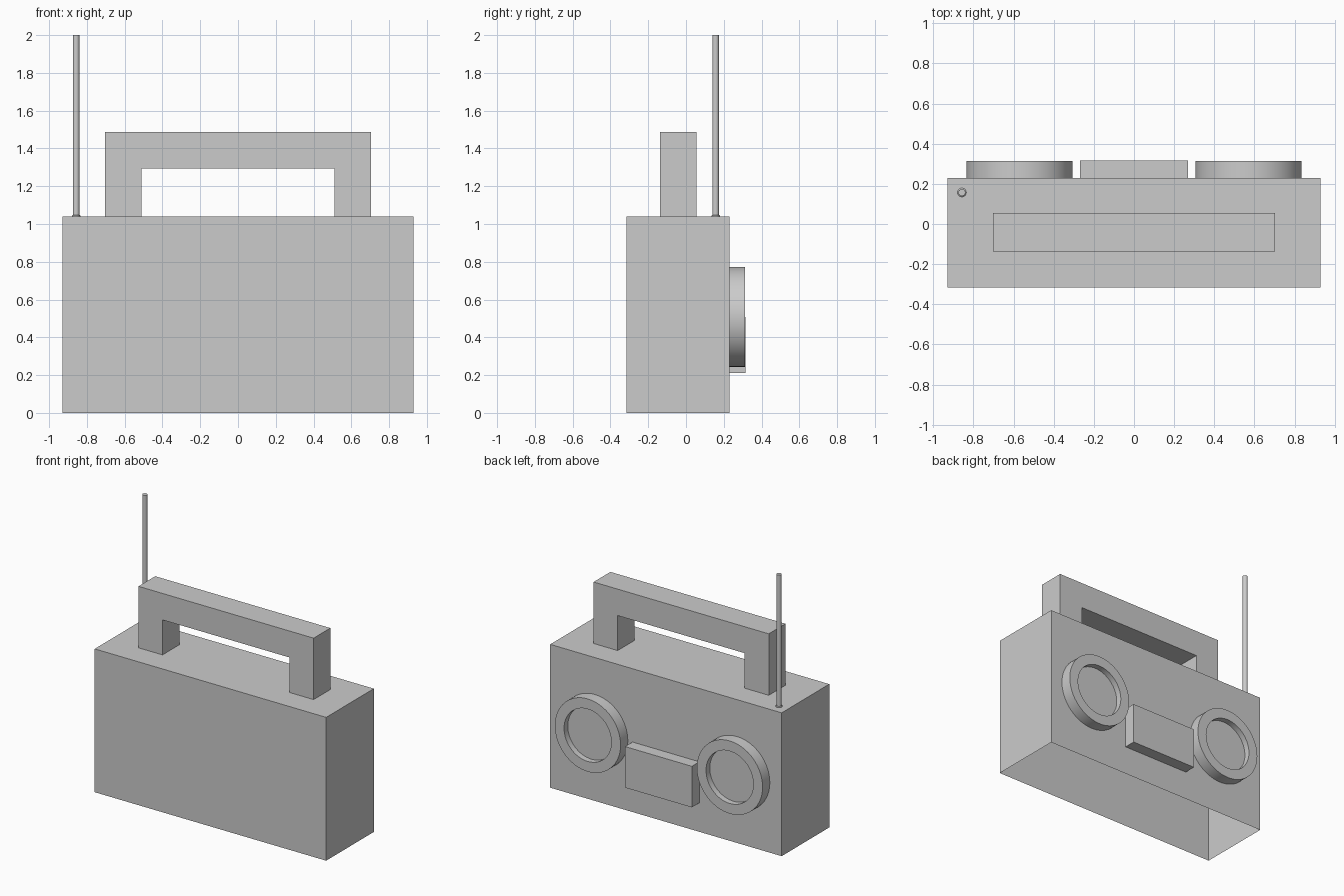
import bpy, bmesh, math
from mathutils import Matrix, Vector

if "Cube" in bpy.data.objects:
    bpy.data.objects.remove(bpy.data.objects["Cube"])


def finish(name, bm, smooth=False):
    mesh = bpy.data.meshes.new(name)
    bm.to_mesh(mesh)
    bm.free()
    ob = bpy.data.objects.new(name, mesh)
    bpy.context.collection.objects.link(ob)
    if smooth:
        bpy.ops.object.select_all(action='DESELECT')
        ob.select_set(True)
        bpy.context.view_layer.objects.active = ob
        bpy.ops.object.shade_smooth_by_angle(angle=math.radians(35))
    return ob


def box(name, lo, hi, open_bottom=False):
    lo, hi = Vector(lo), Vector(hi)
    bm = bmesh.new()
    bmesh.ops.create_cube(bm, size=1, matrix=Matrix.Translation((lo + hi) / 2)
                          @ Matrix.Diagonal((*(hi - lo), 1)))
    if open_bottom:
        bm.normal_update()
        bottom = [f for f in bm.faces if f.normal.z < -0.9]
        bmesh.ops.delete(bm, geom=bottom, context='FACES_ONLY')
    return finish(name, bm)


def lathe(name, profile, matrix, segments):
    """Turn a (radius, height) profile round z, cap its last ring, then place it."""
    bm = bmesh.new()
    rings = []
    for r, h in profile:
        angles = [2 * math.pi * i / segments for i in range(segments)]
        rings.append([bm.verts.new((r * math.cos(a), r * math.sin(a), h)) for a in angles])
    for a, b in zip(rings, rings[1:]):
        for i in range(segments):
            j = (i + 1) % segments
            bm.faces.new((a[i], a[j], b[j], b[i]))
    bm.faces.new(rings[-1])
    bm.transform(matrix)
    return finish(name, bm, smooth=True)


# Case: a plain shell, open underneath
box("case", (-0.929, -0.316, 0), (0.929, 0.23, 1.04), open_bottom=True)

# Cassette door on the speaker side
box("cassette_door", (-0.268, 0.23, 0.21), (0.268, 0.316, 0.508))

# Carry handle: U profile extruded in depth
bm = bmesh.new()
outline = [(-0.703, 1.04), (-0.51, 1.04), (-0.51, 1.294), (0.51, 1.294),
           (0.51, 1.04), (0.703, 1.04), (0.703, 1.486), (-0.703, 1.486)]
face = bm.faces.new([bm.verts.new((x, -0.137, z)) for x, z in outline])
ext = bmesh.ops.extrude_face_region(bm, geom=[face], use_keep_orig=True)
bmesh.ops.translate(bm, vec=(0, 0.192, 0),
                    verts=[v for v in ext["geom"] if isinstance(v, bmesh.types.BMVert)])
bmesh.ops.recalc_face_normals(bm, faces=bm.faces)
finish("handle", bm)

# Speakers: raised rim with a recessed cone plate, facing +y
for side, x in (("left", -0.57), ("right", 0.57)):
    place = Matrix.Translation((x, 0.23, 0.508)) @ Matrix.Rotation(-math.pi / 2, 4, 'X')
    lathe(f"speaker_{side}", [(0.264, 0), (0.264, 0.083), (0.19, 0.083), (0.19, 0.04)],
          place, 64)

# Antenna with a small collar at its foot
lathe("antenna", [(0.022, 1.04), (0.022, 1.044), (0.0175, 1.048), (0.0175, 2.0)],
      Matrix.Translation((-0.857, 0.157, 0)), 24)
